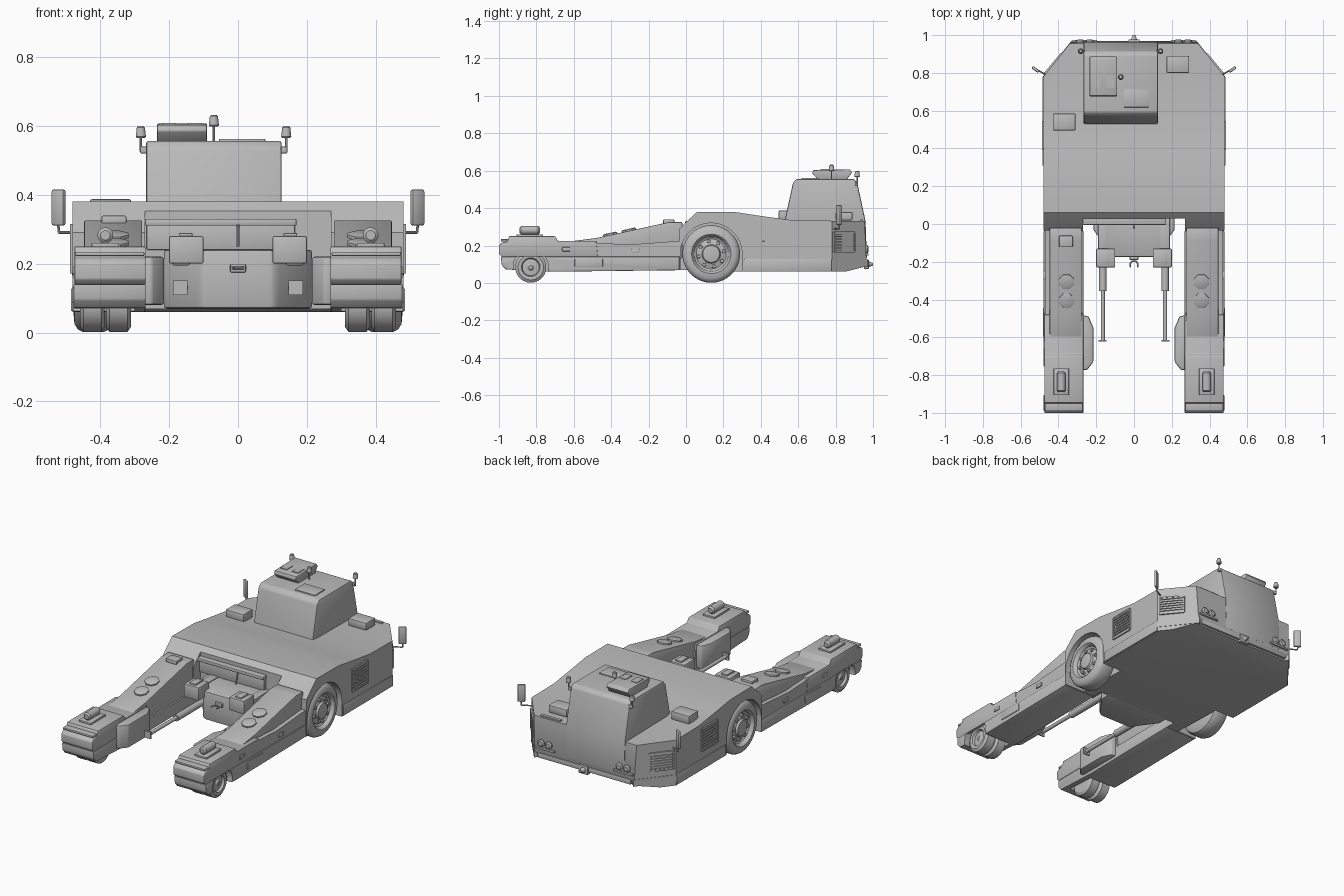
import bpy, bmesh, math
from mathutils import Vector, Matrix

if "Cube" in bpy.data.objects:
    bpy.data.objects.remove(bpy.data.objects["Cube"])

grey = bpy.data.materials.new("plain grey")
grey.diffuse_color = (0.5, 0.5, 0.5, 1)
grey.use_nodes = True
grey.node_tree.nodes["Principled BSDF"].inputs["Base Color"].default_value = grey.diffuse_color


def finish(bm, name, bevel=0, smooth=True):
    bmesh.ops.recalc_face_normals(bm, faces=bm.faces)
    if bevel:
        edges = [e for e in bm.edges if len(e.link_faces) == 2 and e.calc_face_angle(0) > 0.5]
        bmesh.ops.bevel(bm, geom=edges, offset=bevel, segments=2, profile=0.5, affect='EDGES')
    me = bpy.data.meshes.new(name)
    bm.to_mesh(me)
    bm.free()
    ob = bpy.data.objects.new(name, me)
    bpy.context.collection.objects.link(ob)
    me.materials.append(grey)
    if smooth:
        shade(ob)
    return ob


def shade(ob):
    bpy.ops.object.select_all(action='DESELECT')
    ob.select_set(True)
    bpy.context.view_layer.objects.active = ob
    bpy.ops.object.shade_smooth_by_angle(angle=math.radians(32))


def box(name, c, size, bevel=0, rz=0, rx=0):
    bm = bmesh.new()
    bmesh.ops.create_cube(bm, size=1)
    m = Matrix.Translation(c) @ Matrix.Rotation(rz, 4, 'Z') @ Matrix.Rotation(rx, 4, 'X')
    bm.transform(m @ Matrix.Diagonal((*size, 1)))
    return finish(bm, name, bevel)


def prism(name, pts, a, b, axis='X', bevel=0):
    """Extrude a (y,z) outline along x, or an (x,y) outline along z."""
    bm = bmesh.new()
    put = (lambda p, t: (t, p[0], p[1])) if axis == 'X' else (lambda p, t: (p[0], p[1], t))
    f = bm.faces.new([bm.verts.new(put(p, a)) for p in pts])
    r = bmesh.ops.extrude_face_region(bm, geom=[f])
    vs = [g for g in r['geom'] if isinstance(g, bmesh.types.BMVert)]
    bmesh.ops.translate(bm, verts=vs, vec=(b - a, 0, 0) if axis == 'X' else (0, 0, b - a))
    return finish(bm, name, bevel)


def lathe(name, prof, c, direction, n=40):
    """Revolve (offset, radius) points around a direction through c."""
    bm = bmesh.new()
    rings = [[bm.verts.new((r * math.cos(2 * math.pi * (i + .5) / n),
                            r * math.sin(2 * math.pi * (i + .5) / n), t)) for i in range(n)]
             for t, r in prof]
    for p, q in zip(rings, rings[1:]):
        for i in range(n):
            j = (i + 1) % n
            bm.faces.new((p[i], p[j], q[j], q[i]))
    bm.faces.new(rings[0])
    bm.faces.new(rings[-1])
    rot = Vector((0, 0, 1)).rotation_difference(Vector(direction)).to_matrix().to_4x4()
    bm.transform(Matrix.Translation(c) @ rot)
    return finish(bm, name)


def rod(name, a, b, r, n=12):
    d = Vector(b) - Vector(a)
    return lathe(name, [(0, r), (d.length, r)], a, d, n)


def cut(ob, cutter):
    mod = ob.modifiers.new("cut", 'BOOLEAN')
    mod.operation, mod.solver, mod.object = 'DIFFERENCE', 'EXACT', cutter
    bpy.context.view_layer.objects.active = ob
    bpy.ops.object.modifier_apply(modifier=mod.name)
    bpy.data.objects.remove(cutter)
    shade(ob)


def grille(name, c, w, h, rz, bars):
    """Louvred panel facing local +x turned by rz."""
    rot = Matrix.Rotation(rz, 3, 'Z')
    at = lambda y, z: Vector(c) + rot @ Vector((0, y, z))
    for k in (-1, 1):
        box(name + "_frame_side", at(k * w / 2, 0), (.016, .008, h), 0, rz)
        box(name + "_frame_rail", at(0, k * h / 2), (.016, w, .008), 0, rz)
    for i in range(bars):
        z = -h / 2 + h * (i + .5) / bars
        box(name + "_slat", at(0, z), (.012, w, h / bars * .5), 0, rz)


# main body: side profile, cut corners, wheel arches and a recess between the arms
body = prism("body", [(-.035, .07), (-.035, .29), (0, .325), (.06, .38), (.27, .378), (.40, .358),
                      (.57, .335), (.955, .33), (.965, .12), (.95, .085), (.85, .06), (.31, .06)], -.48, .48)
for s in (-1, 1):
    cut(body, prism("cutter", [(s * .48, .78), (s * .33, .968), (s * .33, 1.1), (s * .6, 1.1),
                               (s * .6, .78)], -.1, .6, 'Z'))
    cut(body, rod("cutter", (s * .35, .135, .155), (s * .6, .135, .155), .165, 40))
    cut(body, box("cutter", (s * .475, .135, .03), (.25, .33, .25)))
cut(body, box("cutter", (0, -.07, .2), (.54, .2, .6)))
for s in (-1, 1):
    # lower skirt strip and side details
    box("skirt_side", (s * .481, .545, .095), (.008, .47, .065), .003)
    prism("skirt_corner", [(s * .483, .78), (s * .33, .972), (s * .31, .95), (s * .46, .77)], .085, .125, 'Z')
    grille("side_grille", (s * .48, .467, .243), .145, .135, 0 if s > 0 else math.pi, 8)
    ang = math.radians(39.8)
    grille("corner_grille", (s * .428, .845, .218), .14, .105, ang if s > 0 else math.pi - ang, 7)
    box("door_handle", (s * .482, .415, .225 if s < 0 else .24), (.008, .012, .035), .002)
    # headlights on the front end
    for k in (0, 1):
        lathe("headlight", [(0, .02), (.012, .022), (.018, .014)], (s * (.235 + .05 * k), .958, .18), (0, 1, 0), 16)
    box("headlight_bar", (s * .26, .965, .152), (.13, .02, .012), .002)
    # mirrors on bent arms
    rod("mirror_arm", (s * .465, .79, .29), (s * .52, .82, .29), .004, 8)
    rod("mirror_post", (s * .52, .82, .29), (s * .523, .82, .33), .004, 8)
    box("mirror", (s * .521, .818, .363), (.043, .016, .105), .006, s * .6)
box("front_bumper", (0, .962, .105), (.62, .015, .03), .003)
box("hitch_block", (0, .965, .1), (.06, .025, .05), .003)
lathe("hitch_pin", [(0, .022), (.038, .007)], (0, .962, .1), (0, 1, 0), 12)
box("hood_box_left", (-.37, .54, .362), (.12, .09, .05), .006)
box("hood_box_right", (.232, .845, .357), (.12, .09, .045), .006)
box("hood_vent", (.24, .938, .333), (.13, .018, .01))

# cab, off centre
prism("cab", [(.525, .32), (.572, .535), (.592, .556), (.895, .556), (.915, .54), (.96, .33), (.967, .13), (.6, .13)],
      -.267, .127, bevel=.008)
prism("roof_unit", [(.705, .553), (.675, .585), (.68, .603), (.875, .607), (.888, .59), (.86, .553)],
      -.235, -.09, bevel=.004)
for x in (-.2, -.125):
    box("roof_unit_fan", (x, .75, .605), (.04, .06, .006))
box("roof_hatch", (.012, .665, .557), (.135, .095, .01), .003)
for x, y, z in ((-.07, .778, .555), (-.282, .915, .525), (.14, .915, .525)):
    rod("beacon_post", (x, y, z), (x, y, z + .05), .004, 8)
    top = z + .04 if z < .55 else z + .043
    lathe("beacon", [(0, .012), (.004, .015), (.03, .012), (.034, .008)], (x, y, top), (0, 0, 1), 16)
for x in (-.272, .131):
    box("beacon_bracket", (x, .912, .53), (.024, .016, .02), .003)

for s in (-1, 1):
    # drive wheels with bolted rims
    d = (s, 0, 0)
    c = Vector((s * .42, .135, .155))
    lathe("drive_wheel", [(-.06, .06), (-.06, .125), (-.048, .146), (-.03, .154), (.03, .154), (.045, .146), (.055, .13),
                          (.057, .105), (.05, .098), (.035, .092), (.028, .08), (.038, .05), (.05, .045), (.053, .03),
                          (.053, .005)], c, d, 48)
    for i in range(8):
        a = i * math.pi / 4 + .2
        lathe("wheel_bolt", [(0, .011), (.016, .009)],
              c + Vector((s * .028, .068 * math.cos(a), .068 * math.sin(a))), d, 8)

    # lifting arms: lower sill, sloped upper beam, end pod
    sill = prism("arm_sill", [(-.985, .095), (-.965, .072), (-.7, .06), (-.035, .068), (-.035, .14),
                              (-.99, .14)], s * .268, s * .478, bevel=.004)
    pod = prism("arm_pod", [(-.985, .14), (-1.0, .155), (-1.0, .20), (-.985, .215), (-.955, .222), (-.945, .25),
                            (-.70, .25), (-.685, .225), (-.48, .225), (-.47, .14)], s * .268, s * .475, bevel=.004)
    cut(sill, rod("cutter", (s * .3, -.83, .085), (s * .6, -.83, .085), .094, 32))
    cut(pod, rod("cutter", (s * .3, -.83, .085), (s * .46, -.83, .085), .094, 32))
    prism("arm_beam", [(-.62, .222), (-.48, .24), (-.09, .325), (-.02, .325), (-.02, .13), (-.48, .13)],
          s * .278, s * .447, bevel=.004)
    prism("arm_outer_rail", [(-.5, .14), (-.5, .215), (-.3, .205), (-.03, .225), (-.03, .14)], s * .44, s * .472)
    box("arm_side_panel", (s * .478, -.52, .108), (.008, .15, .045), .002)
    for y in (-.64, -.27):
        box("arm_marker", (s * .475, y, .18 if y < -.5 else .17), (.01, .045, .022), .003)
    box("pod_end_lip", (s * .372, -.96, .228), (.2, .06, .012), .003)
    # rear twin wheels
    for x in (.347, .423):
        lathe("arm_wheel", [(-.036, .04), (-.036, .068), (-.026, .083), (.026, .083), (.036, .068), (.034, .05),
                            (.02, .045), (.022, .02), (.03, .01)], (s * x, -.83, .084), d, 32)
    # discs on the slope
    for y in (-.305, -.405):
        lathe("slope_disc", [(-.01, .042), (.008, .042), (.011, .034)],
              (s * .357, y, .24 + (y + .48) * .218), (0, -.213, .977), 8)
    # lamp on the pod top
    box("pod_lamp_base", (s * .385, -.835, .254), (.08, .14, .012), .002)
    lathe("pod_lamp", [(0, .014), (.008, .023), (.1, .023), (.11, .014)], (s * .385, -.89, .282), (0, 1, 0), 16)
    # inner clamp housing
    prism("clamp_housing", [(s * .28, -.48), (s * .24, -.49), (s * .215, -.55), (s * .215, -.73), (s * .25, -.775),
                            (s * .28, -.77)], .08, .22, 'Z', bevel=.008)
    # guide rails and sliding blocks
    rod("guide_rail", (s * .165, -.05, .13), (s * .165, -.615, .13), .011, 12)
    rod("guide_sleeve", (s * .165, -.05, .13), (s * .165, -.355, .13), .02, 12)
    box("rail_end", (s * .167, -.617, .13), (.042, .008, .042))
    box("winch_block", (s * .15, -.18, .24), (.1, .1, .08), .006)
    box("winch_cap", (s * .152, -.18, .283), (.04, .07, .012), .003)
    box("winch_support", (s * .165, -.06, .22), (.05, .2, .05), .004)
box("slope_box", (-.36, -.092, .327), (.072, .06, .024), .004)

# centre gear housing between the arms
prism("gear_housing", [(-.215, .06), (-.215, -.03), (-.12, -.16), (-.1, -.175), (.1, -.175), (.12, -.16),
                       (.215, -.03), (.215, .06)], .07, .24, 'Z', bevel=.008)
box("recess_ledge", (-.05, .018, .32), (.44, .045, .02), .004)
box("recess_panel", (-.05, .022, .28), (.43, .02, .08), .003)
rod("recess_lever", (0, -.02, .25), (0, .0, .32), .004, 8)
# tow hook
box("hook_mount", (0, -.18, .187), (.045, .02, .025), .003)
ring = [(.022 * math.cos(a), -.217 + .022 * math.sin(a), .187) for a in (-.6, .2, 1.0, 1.57, 2.14, 2.94, 3.74)]
for p, q in zip(ring, ring[1:]):
    rod("tow_hook", p, q, .004, 8)
